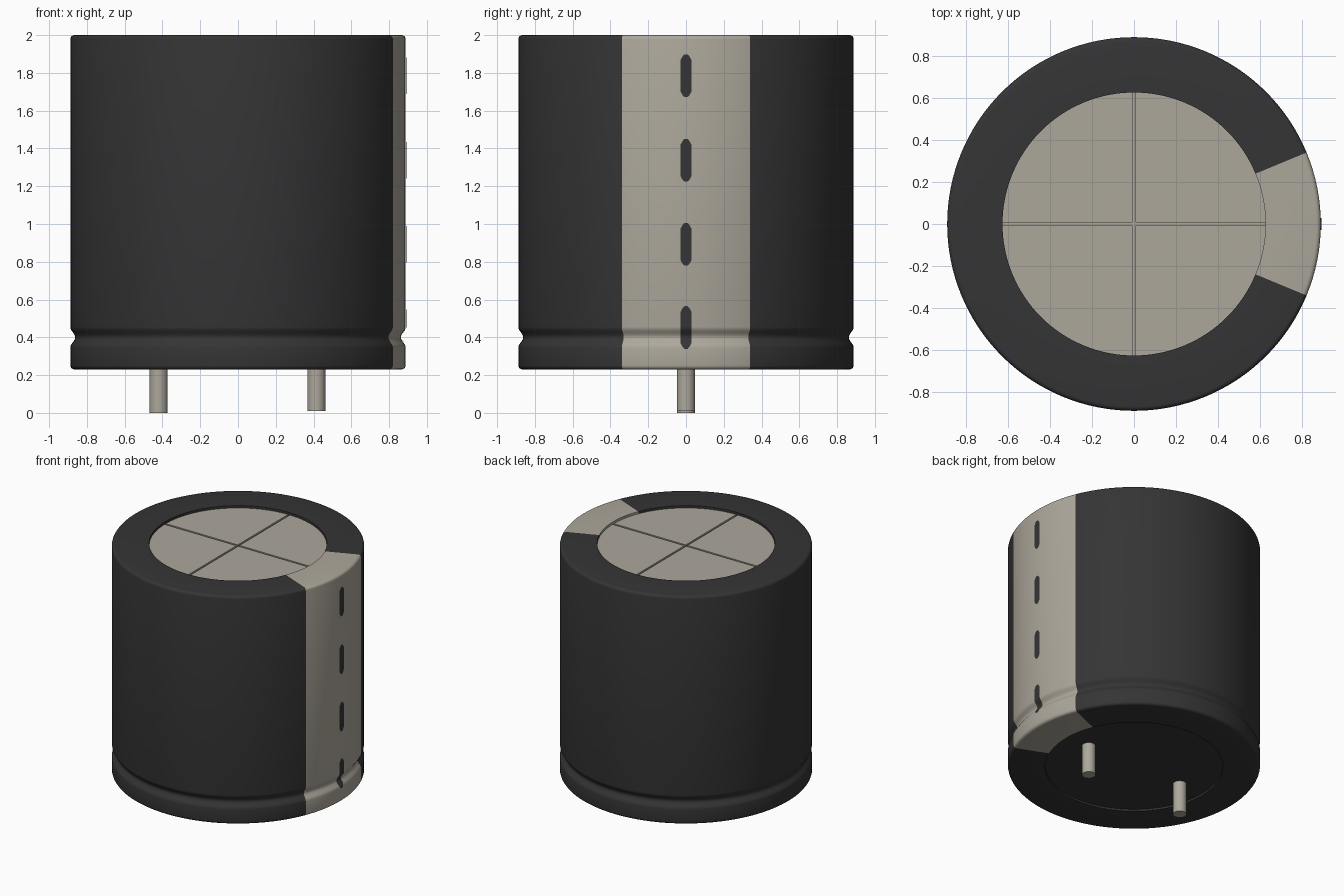
import bpy, bmesh, math

cube = bpy.data.objects.get("Cube")
if cube:
    bpy.data.objects.remove(cube, do_unlink=True)

R, R_IN = 0.888, 0.625          # sleeve outer radius, end opening radius
Z0, Z1 = 0.23, 2.0              # bottom and top of the can
SEG = 128
STRIPE = math.radians(22.5)     # half angle of the pale stripe


def material(name, rgb):
    m = bpy.data.materials.new(name)
    m.use_nodes = True
    col = (*rgb, 1.0)
    m.diffuse_color = col
    bsdf = m.node_tree.nodes["Principled BSDF"]
    bsdf.inputs["Base Color"].default_value = col
    bsdf.inputs["Roughness"].default_value = 0.6
    return m


black = material("black sleeve", (0.035, 0.035, 0.035))
beige = material("pale beige", (0.42, 0.39, 0.33))


def finish(bm, name, mats, recalc=True):
    if recalc:
        bmesh.ops.recalc_face_normals(bm, faces=bm.faces)
    me = bpy.data.meshes.new(name)
    bm.to_mesh(me)
    bm.free()
    for m in mats:
        me.materials.append(m)
    ob = bpy.data.objects.new(name, me)
    bpy.context.collection.objects.link(ob)
    bpy.ops.object.select_all(action='DESELECT')
    ob.select_set(True)
    bpy.context.view_layer.objects.active = ob
    bpy.ops.object.shade_smooth_by_angle(angle=math.radians(32))
    return ob


def radius(z):
    """Side radius, with the crimped groove near the bottom."""
    t = (z - 0.40) / 0.055
    return R - (0.026 * 0.5 * (1 + math.cos(math.pi * t)) if abs(t) < 1 else 0)


def corner(z, sign, b=0.022, n=4):
    """Rounded edge points, from the end face to the side."""
    return [(R - b + b * math.sin(a), z - sign * b + sign * b * math.cos(a))
            for a in (math.pi / 2 * i / n for i in range(n + 1))]


# Sleeve: turned ring with a groove; faces in the stripe's angle are pale
groove = [(radius(z), z) for z in (0.455 - 0.11 * i / 12 for i in range(13))]
profile = ([(R_IN, 1.96), (R_IN, Z1)] + corner(Z1, 1) + groove
           + corner(Z0, -1)[::-1] + [(R_IN, Z0), (R_IN, 0.27)])
bm = bmesh.new()
rings = []
for s in range(SEG):
    a = 2 * math.pi * s / SEG
    rings.append([bm.verts.new((r * math.cos(a), r * math.sin(a), z)) for r, z in profile])
for s in range(SEG):
    a = 2 * math.pi * (s + 0.5) / SEG
    A, B = rings[s], rings[(s + 1) % SEG]
    for i in range(len(profile)):
        j = (i + 1) % len(profile)
        f = bm.faces.new((A[i], A[j], B[j], B[i]))
        f.material_index = 1 if math.cos(a) > math.cos(STRIPE) else 0
finish(bm, "sleeve", [black, beige])


def cylinder(name, x, r, z_low, z_high, mat, seg):
    bm = bmesh.new()
    bmesh.ops.create_cone(bm, cap_ends=True, segments=seg, radius1=r, radius2=r,
                          depth=z_high - z_low)
    bmesh.ops.translate(bm, verts=bm.verts, vec=(x, 0, (z_low + z_high) / 2))
    return finish(bm, name, [mat])


# End discs and terminal pins
cylinder("top_disc_floor", 0, R_IN, 1.955, 1.968, beige, SEG)
cylinder("bottom_disc", 0, R_IN, 0.245, 0.28, black, SEG)
cylinder("left_pin", 0.415, 0.048, 0.01, 0.26, beige, 24)
cylinder("right_pin", -0.42, 0.048, 0.0, 0.26, beige, 24)

# Four raised quadrants leave a scored cross in the top disc
GAP = 0.0075
bm = bmesh.new()
for q in range(4):
    rot = q * math.pi / 2
    a0 = math.asin(GAP / R_IN)
    pts = [(GAP, GAP)]
    for i in range(33):
        a = a0 + (math.pi / 2 - 2 * a0) * i / 32
        pts.append((R_IN * math.cos(a), R_IN * math.sin(a)))
    c, s = math.cos(rot), math.sin(rot)
    face = bm.faces.new([bm.verts.new((x * c - y * s, x * s + y * c, 1.966)) for x, y in pts])
    ext = bmesh.ops.extrude_face_region(bm, geom=[face], use_keep_orig=True)
    bmesh.ops.translate(bm, verts=[v for v in ext["geom"] if isinstance(v, bmesh.types.BMVert)],
                        vec=(0, 0, 0.016))
finish(bm, "top_disc_quadrants", [beige])

# Dashes: thin dark plates that follow the side, groove included
HALF_W, HALF_H, TIP, ROWS = 0.029, 0.113, 0.03, 32
for k, zc in enumerate((0.452, 0.892, 1.337, 1.785)):
    bm = bmesh.new()
    rows = []
    heights = [-HALF_H + 2 * HALF_H * i / ROWS for i in range(ROWS + 1)]
    for h in heights:
        edge = min(1.0, (HALF_H - abs(h)) / TIP)
        w = HALF_W * (0.3 + 0.7 * edge ** 0.75)
        r = radius(zc + h) + 0.003
        rows.append([bm.verts.new((r * math.cos(t * w / R), r * math.sin(t * w / R), zc + h))
                     for t in (-1, 0, 1)])
    for lo, hi in zip(rows, rows[1:]):
        for j in range(2):
            bm.faces.new((lo[j], lo[j + 1], hi[j + 1], hi[j]))
    finish(bm, f"stripe_dash_{k + 1}", [black], recalc=False)
